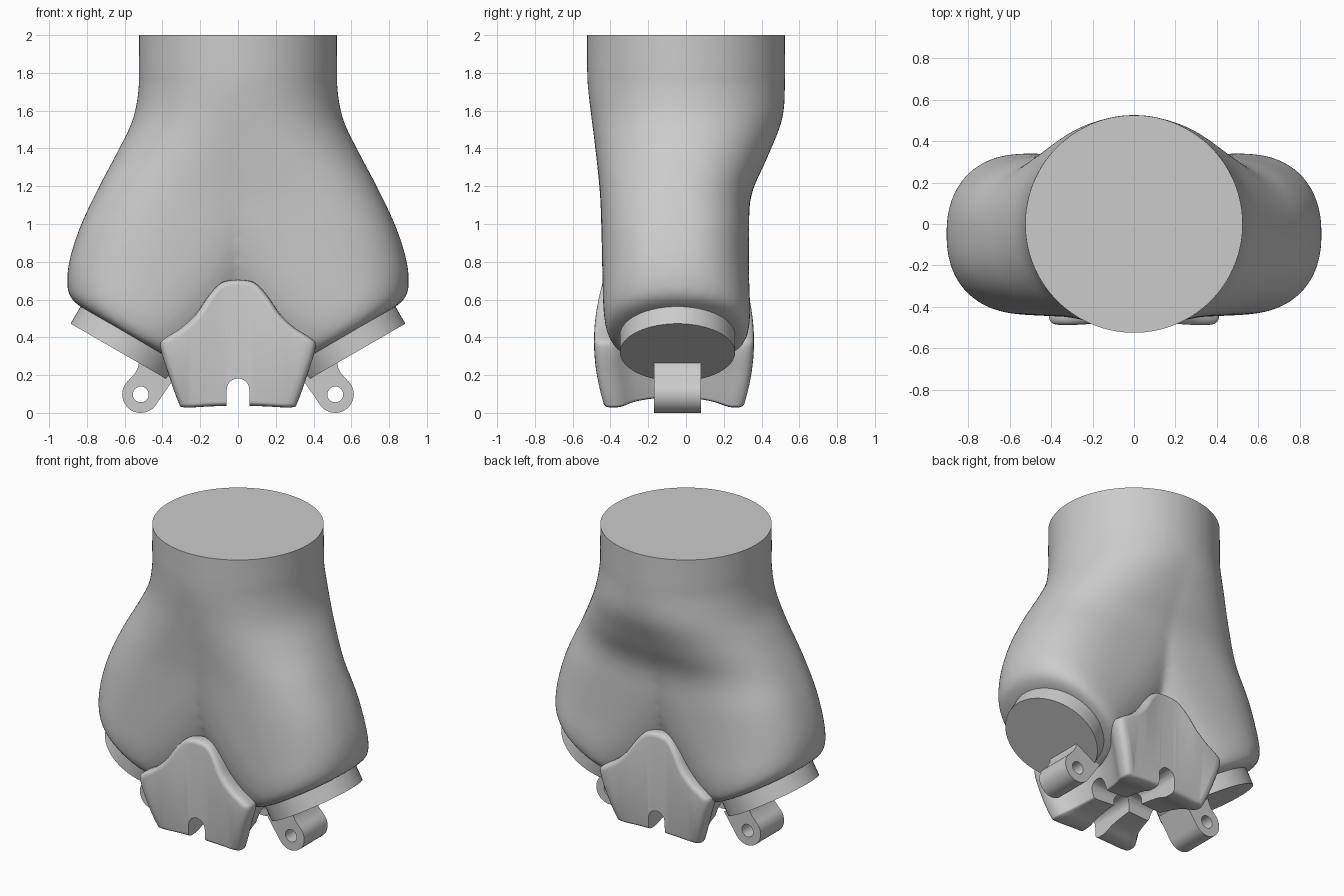
import bpy, bmesh
from math import sin, cos, pi, copysign, radians
from mathutils import Vector

if "Cube" in bpy.data.objects:
    bpy.data.objects.remove(bpy.data.objects["Cube"])


def finish(ob, angle=40):
    bpy.ops.object.select_all(action='DESELECT')
    bpy.context.view_layer.objects.active = ob
    ob.select_set(True)
    bpy.ops.object.convert(target='MESH')
    bpy.ops.object.shade_smooth_by_angle(angle=radians(angle))


def add_loft(bm, rings):
    """Closed skin through a list of equal-length point rings."""
    rows = [[bm.verts.new(p) for p in r] for r in rings]
    n = len(rows[0])
    for a, b in zip(rows, rows[1:]):
        for i in range(n):
            j = (i + 1) % n
            bm.faces.new((a[i], a[j], b[j], b[i]))
    caps = [bm.faces.new(rows[0][::-1]), bm.faces.new(rows[-1])]
    bmesh.ops.triangulate(bm, faces=caps)
    bmesh.ops.recalc_face_normals(bm, faces=bm.faces[:])


def make_object(name, bm):
    me = bpy.data.meshes.new(name)
    bm.to_mesh(me)
    bm.free()
    ob = bpy.data.objects.new(name, me)
    bpy.context.collection.objects.link(ob)
    return ob


def spline_keys(keys, steps):
    """Catmull-Rom interpolation between rows of numbers."""
    out = []
    for i in range(len(keys) - 1):
        p = [keys[max(0, min(len(keys) - 1, i + k))] for k in (-1, 0, 1, 2)]
        for s in range(steps):
            t = s / steps
            out.append([b + .5 * t * (c - a + t * (2*a - 5*b + 4*c - d + t * (3*(b - c) + d - a)))
                        for a, b, c, d in zip(*p)])
    return out + [list(keys[-1])]


# Body: two mirrored limbs fused together.
# outer x, outer z, inner x, inner z, front y, back y, squareness
limb = [
    (.525, 2.15, -.525, 2.15, -.525, .525, 2),
    (.525, 1.95, -.525, 1.95, -.525, .525, 2),
    (.525, 1.75, -.525, 1.75, -.522, .525, 2),
    (.555, 1.56, -.50, 1.55, -.50, .51, 2.1),
    (.64, 1.38, -.44, 1.32, -.475, .43, 2.2),
    (.735, 1.20, -.36, 1.10, -.455, .345, 2.4),
    (.83, 1.00, -.24, .85, -.447, .335, 2.5),
    (.89, .82, -.06, .57, -.442, .335, 2.4),
    (.905, .69, .12, .36, -.435, .34, 2.3),
    (.89, .615, .22, .25, -.41, .325, 2.2),
    (.84, .565, .28, .24, -.36, .27, 2),
]


def limb_rings(side):
    rings = []
    for xo, zo, xi, zi, yf, yb, n in spline_keys(limb, 5):
        ring = []
        for k in range(64):
            t = 2 * pi * k / 64
            c = copysign(abs(cos(t)) ** (2 / n), cos(t))
            s = copysign(abs(sin(t)) ** (2 / n), sin(t))
            ring.append((side * ((xo + xi) + c * (xo - xi)) / 2,
                         ((yf + yb) + s * (yb - yf)) / 2,
                         ((zo + zi) + c * (zo - zi)) / 2))
        rings.append(ring)
    return rings


bm = bmesh.new()
for side in (1, -1):
    add_loft(bm, limb_rings(side))
body = make_object("body", bm)
rem = body.modifiers.new("fuse", 'REMESH')
rem.mode = 'VOXEL'
rem.voxel_size = .02
smo = body.modifiers.new("soften", 'SMOOTH')
smo.factor = .5
smo.iterations = 14
finish(body)

# Flat top cut
bm = bmesh.new()
bm.from_mesh(body.data)
cut = bmesh.ops.bisect_plane(bm, geom=bm.verts[:] + bm.edges[:] + bm.faces[:],
                             plane_co=(0, 0, 2), plane_no=(0, 0, 1), clear_outer=True)
bmesh.ops.holes_fill(bm, edges=[e for e in bm.edges if e.is_boundary], sides=0)
bm.to_mesh(body.data)
bm.free()
finish(body)

# Limb end discs and hinge lugs
for side, label in ((1, "right"), (-1, "left")):
    axis = Vector((side * .5, 0, -.866))
    bottom = Vector((side * .622, -.045, .32))
    bpy.ops.mesh.primitive_cylinder_add(vertices=64, radius=.305, depth=.24,
                                        location=bottom - axis * .12,
                                        rotation=axis.to_track_quat('Z', 'Y').to_euler())
    disc = bpy.context.object
    disc.name = label + "_end_disc"
    finish(disc)

    cu = bpy.data.curves.new(label + "_hinge_lug", 'CURVE')
    cu.dimensions = '2D'
    cu.fill_mode = 'BOTH'
    cu.extrude = .125
    cx, cz, r = .515, .098, .098
    arc = [(cx + r * cos(a), cz + r * sin(a))
           for a in (radians(-150 + 200 * i / 24) for i in range(25))]
    outline = arc + [(.545, .21), (.53, .24), (.52, .29), (.34, .18)]
    hole = [(cx + .042 * cos(2*pi*i/24), cz + .042 * sin(2*pi*i/24)) for i in range(24)]
    for pts in (outline, hole):
        sp = cu.splines.new('POLY')
        sp.points.add(len(pts) - 1)
        for p, (x, z) in zip(sp.points, pts):
            p.co = (side * x, z, 0, 1)
        sp.use_cyclic_u = True
    lug = bpy.data.objects.new(label + "_hinge_lug", cu)
    bpy.context.collection.objects.link(lug)
    lug.rotation_euler = (pi / 2, 0, 0)
    lug.location.y = -.045
    finish(lug)

# Central shield block with waisted sides
half = spline_keys([(0, .705), (.085, .69), (.155, .62), (.22, .525), (.30, .45),
                    (.385, .395), (.41, .35), (.365, .20), (.315, .06),
                    (.285, .03), (.15, .035), (0, .04)], 4)
outline = half + [(-x, z) for x, z in half[-2:0:-1]]
stations = spline_keys([(-.487, .86), (-.48, .95), (-.45, 1), (-.38, .98), (-.28, .82), (-.06, .7),
                        (.15, .82), (.26, .98), (.32, 1), (.352, .95), (.36, .86)], 3)
rings = []
for y, s in stations:
    bow = (y + .06) / .42
    rings.append([(x * s, y - bow * .4 * (z - .38) ** 2, .35 + (z - .35) * (.4 + .6 * s))
                  for x, z in outline])
bm = bmesh.new()
add_loft(bm, rings)
shield = make_object("shield_block", bm)

# Crossing round-topped slots between the four feet
slot = [(.065, -.1)] + [(.06 * cos(pi*i/16), .122 + .06 * sin(pi*i/16)) for i in range(17)] + [(-.065, -.1)]
for name, pts in (
        ("lengthwise_slot", [[(x, y, z) for x, z in slot] for y in (-.7, .6)]),
        ("crosswise_slot", [[(d, x - .06, z) for x, z in slot] for d in (-.6, .6)])):
    bm = bmesh.new()
    add_loft(bm, pts)
    cutter = make_object(name, bm)
    cutter.hide_render = True
    cutter.hide_set(True)
    mod = shield.modifiers.new(name, 'BOOLEAN')
    mod.operation = 'DIFFERENCE'
    mod.solver = 'EXACT'
    mod.object = cutter
finish(shield, 45)
for name in ("lengthwise_slot", "crosswise_slot"):
    bpy.data.objects.remove(bpy.data.objects[name])
